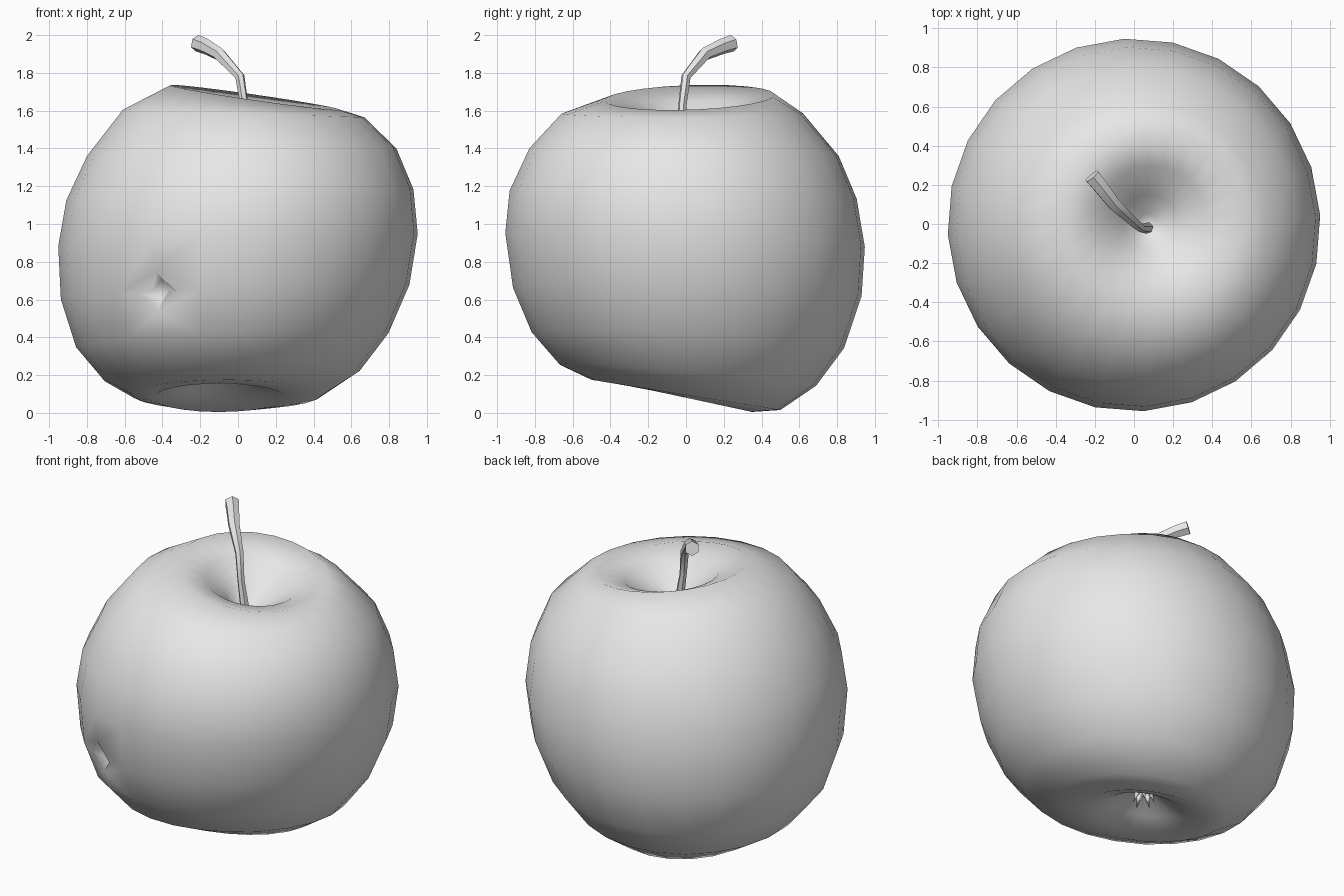
import bpy, bmesh
from math import sin, cos, pi, radians
from mathutils import Vector

if "Cube" in bpy.data.objects:
    bpy.data.objects.remove(bpy.data.objects["Cube"])

SEGMENTS = 24

grey = bpy.data.materials.new("plain grey")
grey.use_nodes = True
grey.diffuse_color = (0.8, 0.8, 0.8, 1)
grey.node_tree.nodes["Principled BSDF"].inputs["Base Color"].default_value = (0.8, 0.8, 0.8, 1)


def make_object(name, bm):
    bmesh.ops.recalc_face_normals(bm, faces=bm.faces)
    mesh = bpy.data.meshes.new(name)
    bm.to_mesh(mesh)
    bm.free()
    mesh.materials.append(grey)
    mesh.shade_smooth()
    obj = bpy.data.objects.new(name, mesh)
    bpy.context.collection.objects.link(obj)
    return obj


def bridge(bm, rings):
    for upper, lower in zip(rings, rings[1:]):
        n = len(upper)
        for i in range(n):
            j = (i + 1) % n
            bm.faces.new((upper[i], lower[i], lower[j], upper[j]))


def cap(bm, ring, point):
    tip = bm.verts.new(point)
    for i, v in enumerate(ring):
        bm.faces.new((v, ring[(i + 1) % len(ring)], tip))


# Body rings from stem hollow to base hollow:
# radius, height, centre x, centre y, rise toward +x, rise toward +y
body_rings = [
    (0.05, 1.42, 0.07, 0.0, 0, 0),
    (0.14, 1.50, 0.08, 0.01, -0.02, 0),
    (0.28, 1.61, 0.09, 0.02, -0.04, 0.01),
    (0.45, 1.67, 0.09, 0.02, -0.065, 0.015),
    (0.64, 1.585, 0.03, -0.02, -0.02, 0),
    (0.82, 1.38, 0.02, -0.01, 0.02, -0.02),
    (0.92, 1.155, 0.01, -0.015, 0.03, -0.02),
    (0.953, 0.915, 0, -0.005, 0.035, -0.035),
    (0.924, 0.64, -0.015, 0.007, 0.04, -0.02),
    (0.828, 0.385, -0.03, 0.01, 0.04, -0.04),
    (0.68, 0.20, -0.035, 0.01, 0.025, -0.055),
    (0.50, 0.095, -0.06, 0, 0, -0.08),
    (0.35, 0.08, -0.10, 0, 0, -0.075),
    (0.20, 0.14, -0.10, -0.02, 0, -0.05),
    (0.08, 0.22, -0.10, -0.03, 0, -0.02),
]
bm = bmesh.new()
rings = []
for r, z, cx, cy, tx, ty in body_rings:
    ring = []
    for i in range(SEGMENTS):
        a = 2 * pi * i / SEGMENTS + radians(3)
        ring.append(bm.verts.new((cx + r * cos(a), cy + r * sin(a),
                                  z + tx * cos(a) + ty * sin(a))))
    rings.append(ring)
bridge(bm, rings)
cap(bm, rings[0], (0.07, 0, 1.40))
cap(bm, rings[-1], (-0.10, -0.03, 0.24))
bmesh.ops.recalc_face_normals(bm, faces=bm.faces)

# Small bruise pushed into the front
spot = Vector((-0.43, -0.8, 0.63))
nearest = min(bm.verts, key=lambda v: (v.co - spot).length)
bmesh.ops.bevel(bm, geom=[nearest], offset=0.11, segments=1,
                affect='VERTICES', profile=0.5)
bm.normal_update()
bruise = min(bm.faces, key=lambda f: (f.calc_center_median() - spot).length)
bmesh.ops.inset_individual(bm, faces=[bruise], thickness=0.055, depth=-0.06)
make_object("apple_body", bm)

# Bent stem that widens to a blunt end: position and radius
stem_path = [
    ((0.07, -0.02, 1.40), 0.03),
    ((0.035, -0.02, 1.62), 0.022),
    ((0.01, 0.0, 1.78), 0.026),
    ((-0.10, 0.10, 1.90), 0.036),
    ((-0.17, 0.19, 1.94), 0.042),
    ((-0.215, 0.245, 1.957), 0.045),
]
bm = bmesh.new()
points = [Vector(p) for p, _ in stem_path]
rings = []
for k, (p, r) in enumerate(stem_path):
    along = points[min(k + 1, len(points) - 1)] - points[max(k - 1, 0)]
    side = along.cross(Vector((1, 1, 0))).normalized()
    other = along.cross(side).normalized()
    rings.append([bm.verts.new(points[k] + r * (side * cos(i * pi / 3) + other * sin(i * pi / 3)))
                  for i in range(6)])
bridge(bm, rings)
bm.faces.new(rings[0])
bm.faces.new(rings[-1])
stem = make_object("stem", bm)
bpy.context.view_layer.objects.active = stem
stem.select_set(True)
bpy.ops.object.shade_smooth_by_angle(angle=radians(50))

# Dried blossom: five little pointed sepals in the base hollow
bm = bmesh.new()
for i in range(5):
    a = 2 * pi * i / 5 - pi / 2
    out = Vector((cos(a), sin(a), 0))
    across = Vector((-sin(a), cos(a), 0))
    root = Vector((-0.10, -0.03, 0.235)) + out * 0.035
    base = [bm.verts.new(root + v) for v in (across * 0.025, out * 0.02, across * -0.025, out * -0.02)]
    cap(bm, base, root + out * 0.03 + Vector((0, 0, -0.085)))
    bm.faces.new(base)
make_object("blossom_end", bm)
